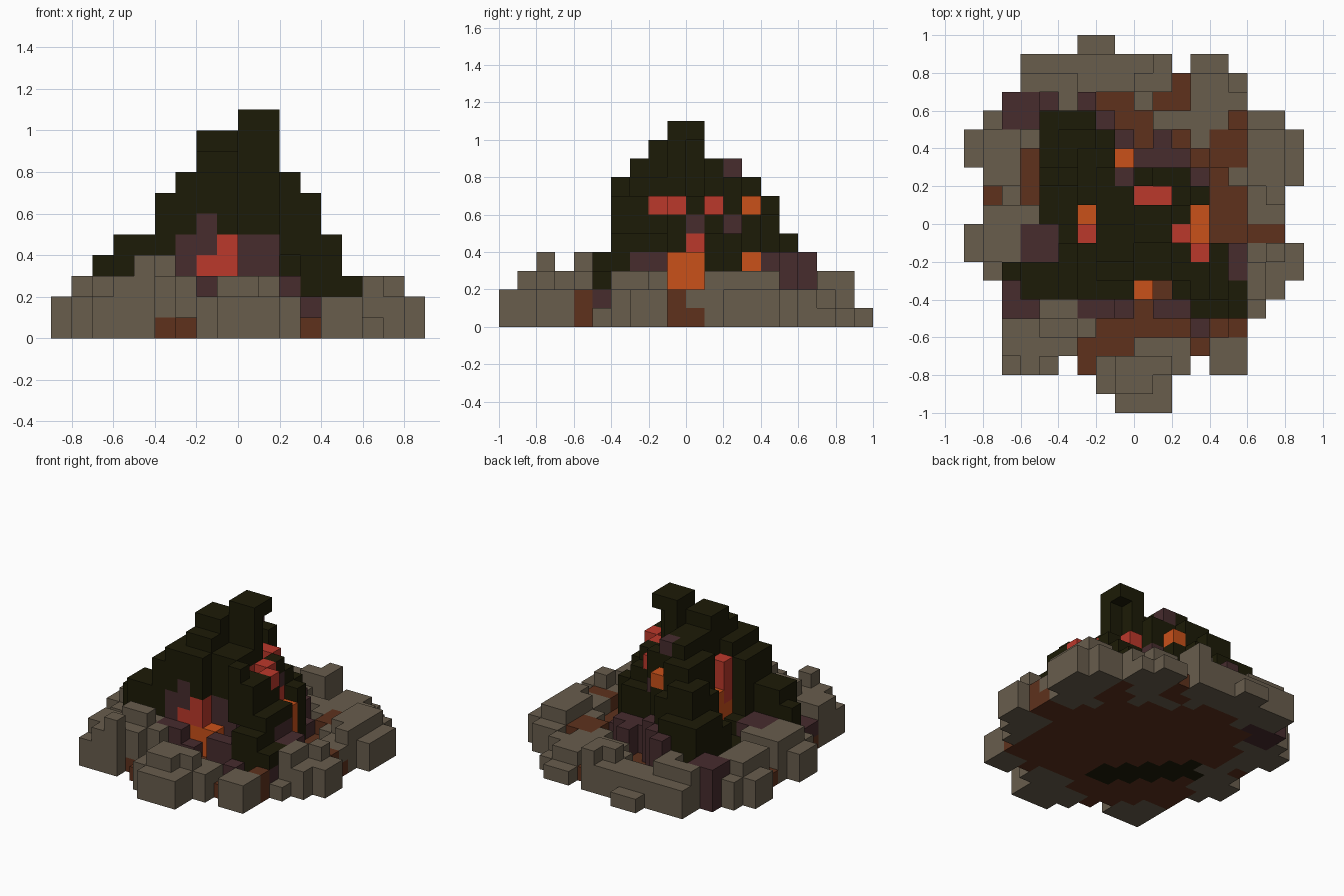
import bpy
import bmesh
from mathutils import Vector

cube = bpy.data.objects.get("Cube")
if cube:
    bpy.data.objects.remove(cube, do_unlink=True)

UNIT = 0.1
cells = {}       # (x, y, z) cell -> part name
part_colour = {}

COLOURS = {
    "stone_grey": (0.138, 0.109, 0.073),
    "charred_wood": (0.012, 0.011, 0.002),
    "purple_char": (0.063, 0.025, 0.027),
    "brown_earth": (0.112, 0.031, 0.012),
    "ember_red": (0.50, 0.040, 0.024),
    "ember_orange": (0.59, 0.082, 0.010),
}


def make_material(name, rgb):
    mat = bpy.data.materials.new(name)
    mat.use_nodes = True
    mat.diffuse_color = (*rgb, 1)
    bsdf = mat.node_tree.nodes["Principled BSDF"]
    bsdf.inputs["Base Color"].default_value = (*rgb, 1)
    bsdf.inputs["Roughness"].default_value = 0.9
    return mat


def fill(part, colour, boxes):
    """Fill blocks (x0, x1, y0, y1, z0, z1); a five-value block stands on the ground."""
    part_colour[part] = colour
    for block in boxes:
        x0, x1, y0, y1 = block[:4]
        z0, z1 = block[4:] if len(block) == 6 else (0, block[4])
        for x in range(x0, x1):
            for y in range(y0, y1):
                for z in range(z0, z1):
                    cells[x, y, z] = part


# Earth bed under the fire, with a charred strip across it
fill("earth_bed", "brown_earth", [
    (-7, 6, -6, 6, 1), (-6, 6, 6, 7, 1), (-4, 4, -7, -6, 1),
    (-3, -2, -8, -7, 1), (2, 3, 7, 8, 1), (-8, -7, 1, 2, 1),
    (6, 8, -1, 0, 2), (6, 8, 0, 1, 1), (5, 6, -6, -5, 2), (4, 6, 3, 5, 2),
])
fill("charred_bed", "charred_wood",
     [(-6 + i, -4 + i, -1 - i, 1 - i, 1) for i in range(5)])

# Ring of stones
fill("back_stones", "stone_grey", [
    (-3, -1, 9, 10, 1), (-6, 1, 8, 9, 2), (1, 2, 8, 9, 3),
    (-6, -3, 7, 8, 3), (-3, 0, 7, 8, 2), (0, 2, 7, 8, 3),
    (-4, -3, 6, 7, 3), (0, 1, 6, 7, 2), (3, 5, 8, 9, 1),
    (3, 6, 6, 7, 2), (3, 5, 7, 8, 2), (5, 6, 7, 8, 1),
    (1, 5, 5, 6, 2), (3, 4, 4, 5, 2),
])
fill("left_stones", "stone_grey", [
    (6, 8, 5, 6, 2), (6, 9, 3, 5, 2), (6, 8, 2, 5, 3),
    (8, 9, 2, 3, 2), (5, 6, 2, 3, 2), (6, 8, 0, 1, 1, 2), (6, 8, 1, 2, 2),
    (7, 8, 1, 2, 3), (6, 9, -3, -1, 2), (7, 8, -2, -1, 3),
    (6, 8, -4, -2, 2), (6, 7, -4, -2, 3), (6, 7, -5, -4, 1),
])
fill("front_stones", "stone_grey", [
    (4, 6, -8, -6, 2), (-2, 3, -8, -7, 2), (-1, 2, -8, -7, 3),
    (0, 3, -7, -6, 2), (-2, 2, -9, -8, 2), (-1, 1, -9, -8, 3),
    (-1, 2, -10, -9, 2), (-7, -4, -8, -7, 2), (-6, -4, -8, -7, 3),
    (-5, -4, -8, -7, 4),
    (-7, -4, -7, -6, 3), (-4, -3, -7, -6, 1, 3), (-7, -2, -6, -5, 1, 3),
    (-7, -5, -6, -5, 1), (-5, -3, -6, -5, 3, 4), (-5, -3, -5, -4, 1, 3),
])
fill("right_stones", "stone_grey", [
    (-8, -7, -3, -2, 2), (-9, -6, -2, 0, 2), (-8, -6, -2, 0, 3),
    (-8, -5, 0, 1, 3), (-7, -6, 1, 2, 2), (-8, -6, 2, 3, 3),
    (-9, -6, 3, 5, 2), (-8, -6, 3, 5, 3), (-8, -7, 5, 6, 2),
    (-6, -5, 4, 5, 2),
])

# Half-burnt wood around the logs
fill("burnt_wood", "purple_char", [
    (-7, -5, -5, -3, 1, 2), (-6, -4, -2, 0, 1, 3), (-7, -4, 6, 7, 2),
    (-7, -5, 5, 7, 3), (-3, -2, 6, 7, 1, 4), (-2, -1, 5, 6, 1, 4),
    (-1, 0, 4, 5, 1, 4), (0, 3, 3, 4, 1, 3), (1, 2, 4, 5, 1, 3),
    (3, 4, 2, 3, 1, 2), (5, 6, -3, -1, 1, 3), (-3, -1, -5, -4, 1, 3),
    (-1, 0, -5, -4, 1, 2),
    (1, 3, -5, -4, 1, 3), (-3, -2, -4, -2, 1, 5), (0, 2, -3, -2, 1, 5),
    (3, 4, -6, -5, 1, 2), (4, 5, -3, -1, 1, 4),
])

# Leaning logs, stepped up towards the tip
fill("fire_core", "charred_wood", [
    (-2, 3, -2, 2, 1, 6), (0, 3, 2, 3, 1, 5), (2, 4, 1, 2, 1, 5),
    (3, 4, -2, -1, 1, 6), (-1, 0, 3, 4, 1, 6), (0, 1, 2, 3, 5, 8),
    (-1, 0, 2, 3, 1, 8),
])
fill("left_log", "charred_wood", [
    (3, 6, -5, -3, 1, 3), (3, 5, -5, -3, 1, 4), (3, 5, -4, -3, 1, 5),
    (3, 4, -3, -2, 1, 5), (4, 5, -3, -1, 4, 5), (2, 4, -4, -2, 4, 7),
    (2, 3, -4, -3, 7, 8), (0, 3, -3, -2, 5, 7), (0, 2, -3, -2, 7, 8),
    (2, 3, -1, 0, 5, 6),
])
fill("right_log", "charred_wood", [
    (-7, -5, -3, -2, 1, 4), (-6, -4, -4, -2, 3, 5), (-4, -3, -4, -1, 3, 7),
    (-4, -3, -1, 0, 1, 3), (-3, -2, -4, -1, 5, 8), (-2, 0, -4, -3, 5, 8),
    (-2, 0, -3, -2, 5, 9),
])
fill("back_log", "charred_wood", [
    (-5, -2, 4, 6, 1, 5), (-5, -3, 3, 4, 1, 5), (-5, -3, 2, 3, 1, 4),
    (-5, -3, 0, 2, 1, 2), (-4, -2, 3, 5, 4, 7), (-2, -1, 4, 5, 3, 6),
    (-4, -3, 2, 3, 4, 6), (-3, -1, 3, 4, 6, 8), (-3, -1, 1, 3, 5, 8),
    (-2, 0, 1, 2, 5, 9), (-2, -1, 2, 3, 8, 9),
])
fill("log_tip", "charred_wood", [
    (-2, 0, -2, 0, 6, 10), (-2, 0, 0, 1, 6, 9), (0, 1, -1, 1, 6, 10),
    (0, 2, -2, -1, 7, 8), (1, 2, -1, 0, 6, 10), (0, 2, -1, 1, 10, 11),
    (2, 3, 0, 1, 6, 7),
])

# Burnt patches on the logs
fill("burnt_patches", "purple_char", [
    (-1, 0, 2, 3, 8, 9), (-2, -1, -4, -3, 4, 6), (2, 3, 0, 1, 5, 6),
    (0, 1, 2, 3, 5, 6), (2, 3, -5, -4, 2, 3), (5, 6, -5, -4, 1, 2),
])

# Glowing embers in the gaps
fill("red_embers", "ember_red", [
    (2, 3, -1, 0, 6, 7), (1, 2, -2, -1, 6, 7), (3, 4, -2, -1, 6, 7),
    (0, 2, 1, 2, 6, 7), (-3, -2, -1, 0, 4, 7), (2, 3, 0, 1, 4, 5),
    (-2, 0, -4, -3, 3, 4), (-1, 0, -4, -3, 4, 5),
])
fill("orange_embers", "ember_orange", [
    (3, 4, -1, 1, 1, 4), (-1, 0, 3, 4, 6, 7), (-1, 0, 3, 4, 3, 4),
    (-3, -2, 0, 1, 1, 5), (-1, 1, -4, -3, 1, 3), (-3, -2, -1, 0, 1, 4),
])

# Build one mesh per part from its exposed block faces
materials = {name: make_material(name, rgb) for name, rgb in COLOURS.items()}
for part, colour in part_colour.items():
    bm = bmesh.new()
    for cell in [c for c, owner in cells.items() if owner == part]:
        centre = Vector(cell) + Vector((0.5, 0.5, 0.5))
        for axis in range(3):
            for sign in (-1, 1):
                near = list(cell)
                near[axis] += sign
                if tuple(near) in cells:
                    continue
                n, u = Vector(), Vector()
                n[axis] = sign / 2
                u[(axis + 1) % 3] = 0.5
                v = n.cross(u) * 2
                corners = (-u - v, u - v, u + v, v - u)
                bm.faces.new([bm.verts.new((centre + n + c) * UNIT)
                              for c in corners])
    bmesh.ops.remove_doubles(bm, verts=bm.verts, dist=UNIT / 100)
    mesh = bpy.data.meshes.new(part)
    bm.to_mesh(mesh)
    bm.free()
    mesh.materials.append(materials[colour])
    obj = bpy.data.objects.new(part, mesh)
    bpy.context.scene.collection.objects.link(obj)
